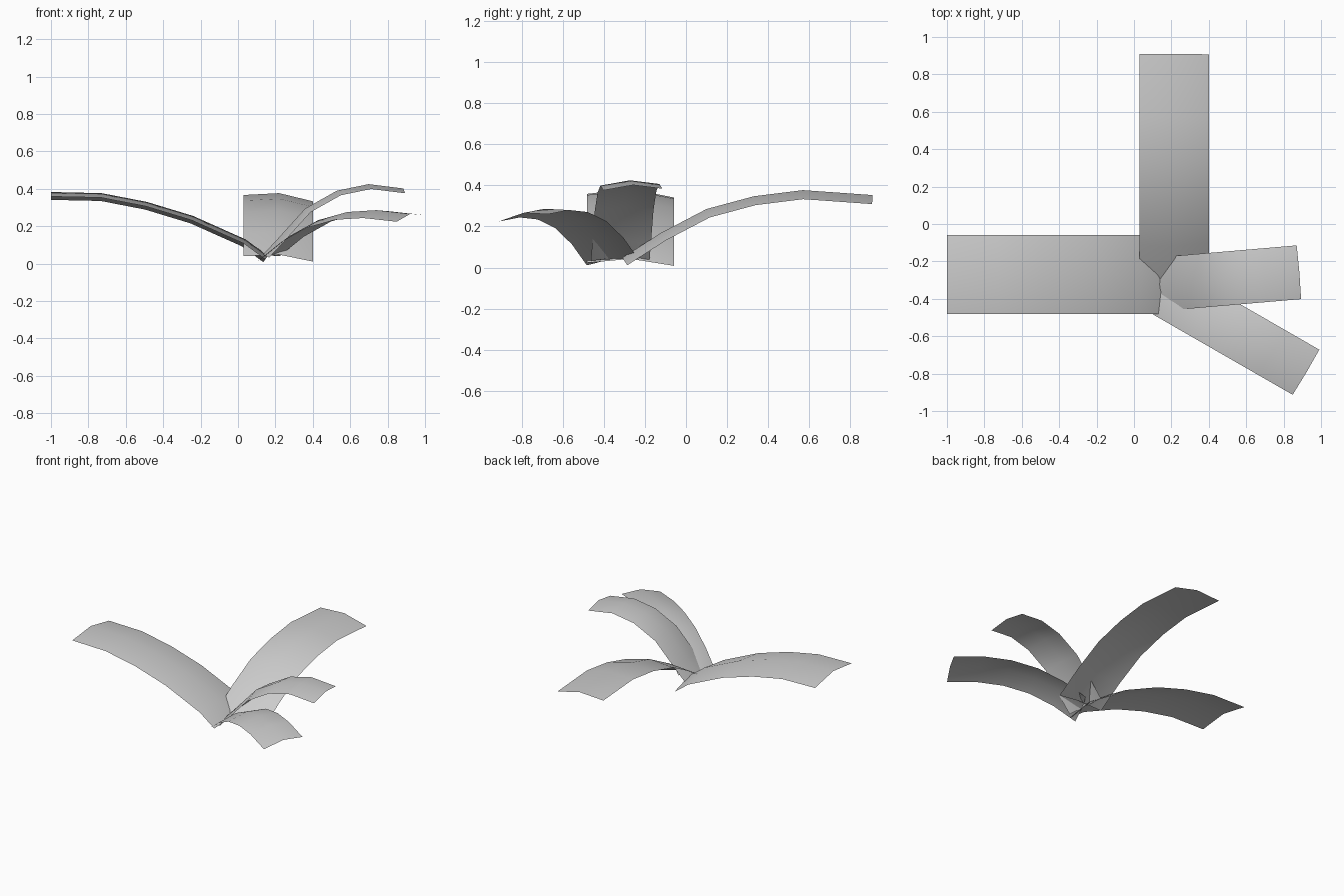
import bpy, math
from mathutils import Vector

if "Cube" in bpy.data.objects:
    bpy.data.objects.remove(bpy.data.objects["Cube"])

# Single matt grey
grey = bpy.data.materials.new("leaf_grey")
grey.use_nodes = True
COLOUR = (0.6, 0.6, 0.6, 1)
grey.diffuse_color = COLOUR
grey.node_tree.nodes["Principled BSDF"].inputs["Base Color"].default_value = COLOUR


def leaf(name, base, angle, profile, left, right):
    """Arched strip: profile is (distance, height) along the ridge;
    left and right are (half width, drop below the ridge)."""
    a = math.radians(angle)
    along = Vector((math.cos(a), math.sin(a), 0))
    side = Vector((-math.sin(a), math.cos(a), 0))
    up = Vector((0, 0, 1))
    origin = Vector((base[0], base[1], 0))
    ridge = [origin + along * d + up * z for d, z in profile]
    verts, faces = [], []
    for i, p in enumerate(ridge):
        tangent = ridge[min(i + 1, len(ridge) - 1)] - ridge[max(i - 1, 0)]
        normal = tangent.cross(side).normalized()
        verts += [p + side * left[0] - normal * left[1], p,
                  p - side * right[0] - normal * right[1]]
    for i in range(len(ridge) - 1):
        for j in range(2):
            k = i * 3 + j
            faces.append((k, k + 1, k + 4, k + 3))
    mesh = bpy.data.meshes.new(name)
    mesh.from_pydata(verts, [], faces)
    mesh.materials.append(grey)
    mesh.polygons.foreach_set("use_smooth", [True] * len(faces))
    mesh.update()
    obj = bpy.data.objects.new(name, mesh)
    bpy.context.scene.collection.objects.link(obj)


# Long leaf reaching to the right side
leaf("right_leaf", (0.16, -0.27), 180,
     [(0, 0.042), (0.12, 0.13), (0.4, 0.255), (0.647, 0.33), (0.89, 0.377), (1.16, 0.383)],
     (0.212, 0.024), (0.212, 0.042))

# Long leaf reaching to the back
leaf("back_leaf", (0.22, -0.31), 90,
     [(0, 0.048), (0.19, 0.17), (0.41, 0.285), (0.64, 0.347), (0.88, 0.377), (1.22, 0.353)],
     (0.19, 0.01), (0.182, 0.044))

# Short, steep leaf on the left side
leaf("left_leaf", (0.135, -0.322), 4.9,
     [(0, 0.05), (0.075, 0.13), (0.225, 0.295), (0.395, 0.39), (0.565, 0.425), (0.752, 0.402)],
     (0.144, 0.018), (0.144, 0.026))

# Short, low leaf on the front left
leaf("front_left_leaf", (0.15, -0.35), -29.9,
     [(0, 0.045), (0.15, 0.15), (0.32, 0.232), (0.5, 0.276), (0.68, 0.286), (0.89, 0.266)],
     (0.14, 0.006), (0.14, 0.042))
